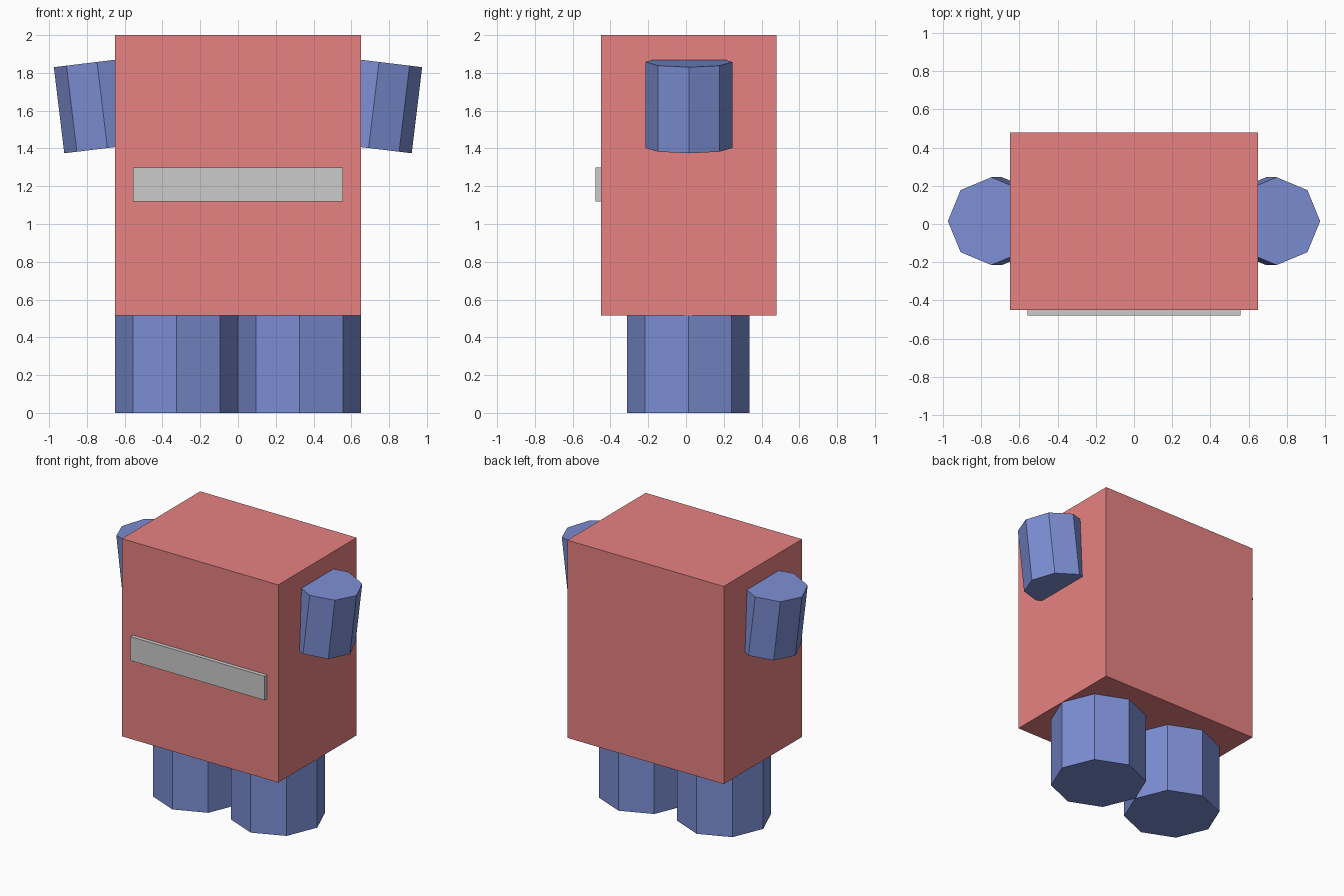
import bpy
from math import radians

if "Cube" in bpy.data.objects:
    bpy.data.objects.remove(bpy.data.objects["Cube"])


def material(name, rgb):
    mat = bpy.data.materials.new(name)
    mat.diffuse_color = (*rgb, 1.0)
    mat.use_nodes = True
    mat.node_tree.nodes["Principled BSDF"].inputs["Base Color"].default_value = mat.diffuse_color
    return mat


red = material("red", (0.8, 0.22, 0.22))
blue = material("blue", (0.2, 0.27, 0.65))


def box(name, lo, hi, mat=None):
    centre = [(a + b) / 2 for a, b in zip(lo, hi)]
    bpy.ops.mesh.primitive_cube_add(size=1, location=centre)
    obj = bpy.context.object
    obj.name = name
    obj.scale = [b - a for a, b in zip(lo, hi)]
    bpy.ops.object.transform_apply(location=False, rotation=False, scale=True)
    if mat:
        obj.data.materials.append(mat)
    return obj


def octagon_limb(name, radius, depth, centre, tilt=0.0):
    bpy.ops.mesh.primitive_cylinder_add(vertices=8, radius=radius, depth=depth,
                                        location=centre, rotation=(0, tilt, 0))
    obj = bpy.context.object
    obj.name = name
    obj.data.materials.append(blue)
    return obj


# Torso block and the thin strip on its front
box("body", (-0.65, -0.45, 0.515), (0.65, 0.48, 2.0), red)
box("front_strip", (-0.557, -0.48, 1.12), (0.557, -0.45, 1.30))

# Mirrored legs and outward-tilted arms
for side, s in (("left", -1), ("right", 1)):
    octagon_limb(f"{side}_leg", 0.325, 0.515, (s * 0.325, 0.012, 0.2575))
    octagon_limb(f"{side}_arm", 0.23, 0.459, (s * 0.719, 0.015, 1.63),
                 s * radians(6.9))
